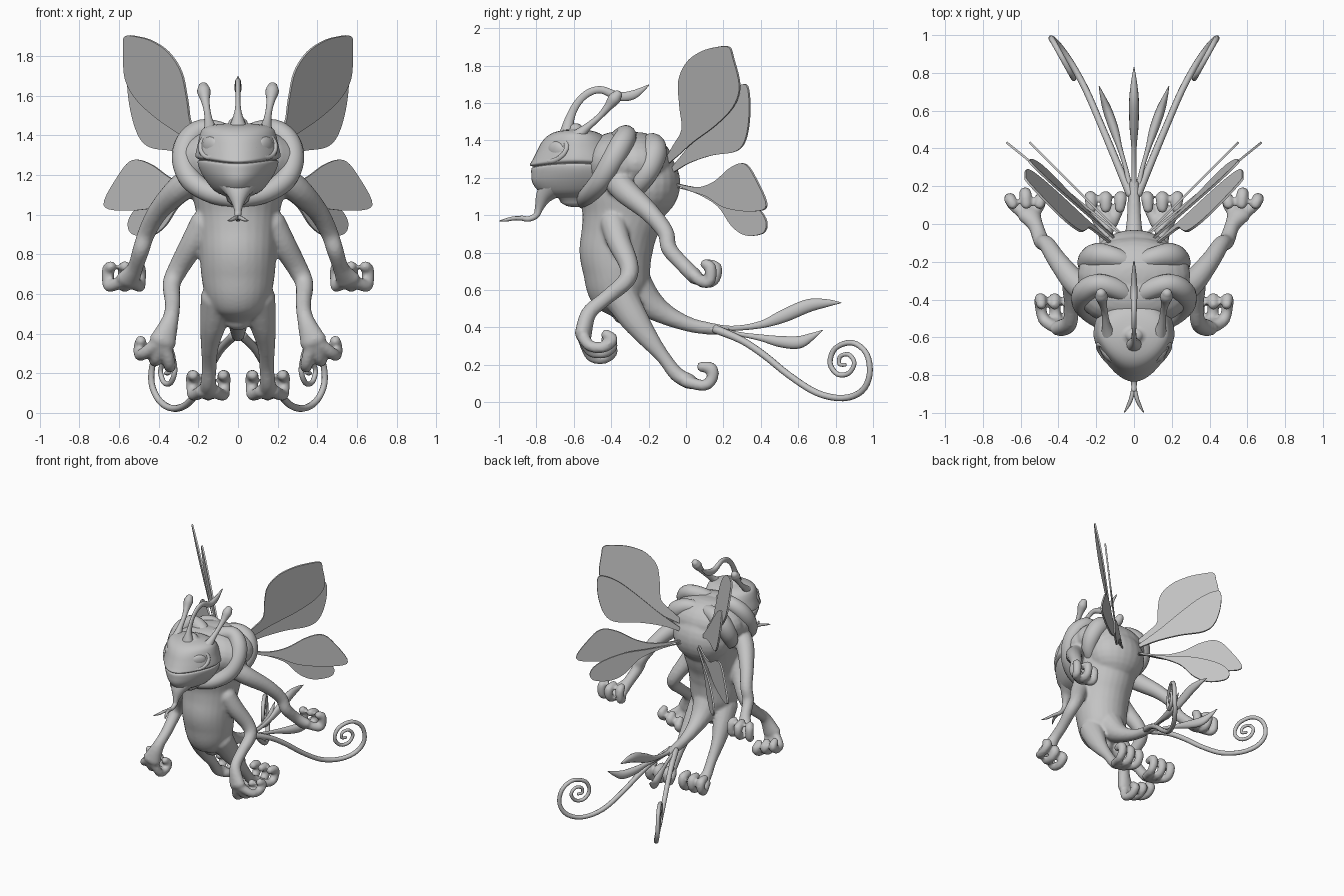
import bpy, bmesh, math
from mathutils import Vector, Matrix

skin = bpy.data.materials.new("grey_skin")
skin.diffuse_color = (0.55, 0.55, 0.55, 1)


def add_object(name, bm):
    bmesh.ops.recalc_face_normals(bm, faces=bm.faces[:])
    me = bpy.data.meshes.new(name)
    bm.to_mesh(me)
    bm.free()
    ob = bpy.data.objects.new(name, me)
    bpy.context.collection.objects.link(ob)
    me.materials.append(skin)
    return ob


def spline(pts, steps, closed=False):
    """Catmull-Rom through points of any dimension."""
    n = len(pts)
    get = (lambda i: pts[i % n]) if closed else (lambda i: pts[min(max(i, 0), n - 1)])
    out = []
    for i in range(n if closed else n - 1):
        a, b, c, d = get(i - 1), get(i), get(i + 1), get(i + 2)
        for k in range(steps):
            t = k / steps
            out.append([0.5 * (2 * q + (r - p) * t + (2 * p - 5 * q + 4 * r - s) * t * t
                               + (3 * q - p - 3 * r + s) * t ** 3)
                        for p, q, r, s in zip(a, b, c, d)])
    if not closed:
        out.append(list(pts[-1]))
    return out


def tube(name, pts, side=1, sides=14, steps=5):
    """Smooth round-ended tube; each point is x, y, z, radius, (second radius)."""
    pts = [(p[0] * side, p[1], p[2], p[3], p[-1]) for p in pts]
    sm = spline(pts, steps)
    pos = [Vector(p[:3]) for p in sm]
    n = len(sm)
    tang = [(pos[min(i + 1, n - 1)] - pos[max(i - 1, 0)]).normalized() for i in range(n)]
    rings = [(pos[i], tang[i], max(sm[i][3], 0.002), max(sm[i][4], 0.002)) for i in range(n)]

    def cap(ring, sign):
        p, t, a, b = ring
        return [(p + t * sign * min(a, b) * 0.8 * math.sin(w), t, a * math.cos(w), b * math.cos(w))
                for w in (0.5, 1.0, 1.4)]
    rings = cap(rings[0], -1)[::-1] + rings + cap(rings[-1], 1)
    bm = bmesh.new()
    u = Vector((1, 0, 0)) if abs(rings[0][1].x) < 0.9 else Vector((0, 0, 1))
    loops = []
    for p, t, a, b in rings:
        u = (u - t * u.dot(t)).normalized()
        v = t.cross(u)
        loops.append([bm.verts.new(p + u * a * math.cos(w) + v * b * math.sin(w))
                      for w in (2 * math.pi * k / sides for k in range(sides))])
    for la, lb in zip(loops, loops[1:]):
        for k in range(sides):
            j = (k + 1) % sides
            bm.faces.new((la[k], la[j], lb[j], lb[k]))
    bm.faces.new(loops[0])
    bm.faces.new(loops[-1])
    for f in bm.faces:
        f.smooth = True
    return add_object(name, bm)


def ball(name, loc, size, rot=(0, 0, 0)):
    bm = bmesh.new()
    bmesh.ops.create_uvsphere(bm, u_segments=24, v_segments=14, radius=1)
    turn = Matrix.Rotation(rot[2], 4, 'Z') @ Matrix.Rotation(rot[1], 4, 'Y') @ Matrix.Rotation(rot[0], 4, 'X')
    bm.transform(Matrix.Translation(loc) @ turn @ Matrix.Diagonal((*size, 1)))
    for f in bm.faces:
        f.smooth = True
    return add_object(name, bm)


def wing(name, outline, depth, side):
    """Thin flat blade drawn in x, z; depth(x, z) sweeps it backwards."""
    bm = bmesh.new()
    bm.faces.new([bm.verts.new((x * side, depth(x, z), z)) for x, z in spline(outline, 5, True)])
    ob = add_object(name, bm)
    mod = ob.modifiers.new("thickness", 'SOLIDIFY')
    mod.thickness, mod.offset = 0.012, 0


body = []
# torso and thorax
body.append(tube("body", [
    (0, -.33, .465, .07, .06), (0, -.34, .52, .13, .125), (0, -.36, .6, .168, .165), (0, -.37, .7, .186, .18),
    (0, -.375, .8, .193, .195), (0, -.36, .9, .2, .2), (0, -.34, 1., .21, .22),
    (0, -.33, 1.1, .23, .24), (0, -.32, 1.22, .25, .24)], sides=28))
body.append(ball("thorax", (0, -.27, 1.28), (.3, .2, .165)))
body.append(ball("thorax_front", (0, -.36, 1.27), (.31, .19, .175), (-.35, 0, 0)))
body.append(ball("thorax_rear", (0, -.21, 1.17), (.23, .18, .2)))
# tail root
body.append(tube("tail_root", [
    (0, -.32, .66, .13), (0, -.21, .54, .085), (0, -.1, .465, .055), (0, .02, .415, .04),
    (0, .12, .395, .034), (0, .22, .385, .025)]))

for s in (1, -1):
    # hind leg and toes
    body.append(tube("hind_leg", [
        (.095, -.36, .58, .095), (.125, -.28, .45, .068, .078), (.142, -.2, .34, .046, .055),
        (.145, -.12, .24, .038), (.15, -.05, .15, .04), (.15, .02, .11, .055, .042)], s))
    # lower arm pair
    body.append(tube("lower_arm", [
        (.17, -.39, .96, .07), (.225, -.36, .86, .064), (.3, -.305, .73, .052), (.335, -.32, .65, .046),
        (.33, -.43, .555, .04), (.34, -.52, .475, .042), (.38, -.55, .36, .07, .045)], s))
    # upper arm pair
    body.append(tube("upper_arm", [
        (.2, -.38, 1.2, .075), (.3, -.32, 1.125, .068), (.4, -.2, 1.02, .053), (.46, -.11, .91, .045),
        (.49, -.09, .82, .043), (.52, -.01, .73, .041), (.555, .05, .67, .065, .042)], s))
    for k in (-1, 0, 1):
        body.append(tube("toe", [
            (.15 + .03 * k, .0, .11, .034), (.15 + .075 * k, .1, .09, .03),
            (.15 + .08 * k, .14, .13, .032), (.15 + .08 * k, .135, .18, .034),
            (.15 + .075 * k, .08, .19, .028)], s, 10))
        body.append(tube("lower_finger", [
            (.39 + .02 * k, -.55, .35, .034), (.41 + .065 * k, -.51, .275 + .025 * k, .031),
            (.42 + .075 * k, -.44, .265 + .03 * k, .031), (.42 + .075 * k, -.395, .305 + .03 * k, .033),
            (.42 + .07 * k, -.43, .34 + .025 * k, .028)], s, 10))
        body.append(tube("upper_finger", [
            (.555 + .02 * k, .05, .67, .034), (.57 + .07 * k, .1, .64, .031),
            (.575 + .08 * k, .15 - .02 * abs(k), .655, .031),
            (.575 + .08 * k, .16 - .03 * abs(k), .72, .033),
            (.57 + .07 * k, .1, .74, .028)], s, 10))

# blend torso, limbs and tail root into one skin
with bpy.context.temp_override(active_object=body[0], object=body[0], selected_objects=body,
                               selected_editable_objects=body):
    bpy.ops.object.join()
mod = body[0].modifiers.new("blend", 'REMESH')
mod.mode, mod.voxel_size, mod.use_smooth_shade = 'VOXEL', 0.011, True
mod = body[0].modifiers.new("soften", 'SMOOTH')
mod.factor, mod.iterations = 0.5, 4

# head with lip crease, raised corners and narrowed snout
head = tube("head", [
    (0, -.59, 1.09, .06, .09), (0, -.59, 1.115, .12, .18), (0, -.59, 1.17, .17, .23), (0, -.59, 1.22, .198, .237),
    (0, -.59, 1.25, .203, .236), (0, -.59, 1.258, .194, .224), (0, -.59, 1.268, .213, .245),
    (0, -.59, 1.29, .213, .234), (0, -.59, 1.34, .202, .208), (0, -.59, 1.385, .192, .185),
    (0, -.59, 1.42, .175, .155), (0, -.59, 1.445, .13, .11), (0, -.59, 1.46, .05, .04)], sides=40, steps=3)
for v in head.data.vertices:
    v.co.z += 0.5 * v.co.x ** 2
    v.co.x *= 1 - 0.25 * min(max((-.6 - v.co.y) / .22, 0), 1)

# chin tendril with forked tip
tube("chin_tendril", [
    (0, -.72, 1.15, .1, .07), (0, -.76, 1.1, .055, .045), (0, -.785, 1.04, .024), (0, -.8, 1., .017),
    (0, -.84, .98, .015), (0, -.88, .985, .014)])
# central crest feeler
tube("crest_feeler", [
    (0, -.64, 1.43, .05, .04), (0, -.62, 1.52, .018, .025), (0, -.58, 1.6, .012, .02), (0, -.52, 1.655, .013, .02),
    (0, -.45, 1.67, .015, .02), (0, -.36, 1.635, .018, .024), (0, -.28, 1.645, .014, .024),
    (0, -.2, 1.695, .004, .004)])
# central tail leaf
tube("tail_leaf", [
    (0, .08, .4, .025), (0, .25, .395, .014), (0, .4, .415, .014, .02), (0, .52, .46, .024, .035),
    (0, .65, .515, .026, .036), (0, .75, .53, .016, .022), (0, .83, .532, .002)])

BIG = [(.08, 1.25), (.17, 1.37), (.235, 1.46), (.255, 1.58), (.285, 1.72), (.35, 1.82), (.43, 1.875), (.5, 1.897),
       (.568, 1.9), (.575, 1.84), (.568, 1.69), (.51, 1.58), (.4, 1.48), (.27, 1.39), (.17, 1.31)]
BIG_REAR = [(.08, 1.22), (.22, 1.38), (.35, 1.54), (.45, 1.65), (.53, 1.7), (.555, 1.67), (.54, 1.53),
            (.5, 1.4), (.44, 1.34), (.32, 1.32), (.2, 1.28)]
SMALL = [(.07, 1.17), (.22, 1.15), (.33, 1.18), (.44, 1.255), (.53, 1.275), (.6, 1.2), (.675, 1.05),
         (.57, 1.02), (.4, 1.04), (.28, 1.1), (.17, 1.13)]
SMALL_REAR = [(.06, 1.15), (.25, 1.12), (.38, 1.1), (.5, 1.04), (.55, .97), (.54, .91), (.48, .89),
              (.42, .9), (.36, .95), (.29, 1.05), (.17, 1.12)]

for s, tag in ((1, "right"), (-1, "left")):
    # eyes with lid rims
    ball("eye_" + tag, (s * .133, -.69, 1.345), (.06, .028, .05), (0.15, 0, s * .85))
    c = Vector((.136, -.697, 1.345))
    across = Vector((.66, .75, .12)).normalized()
    up = Vector((-.2, .3, .93)).normalized()
    tube("eyelid_" + tag, [(*(c + across * .078 * math.cos(a) + up * .06 * math.sin(a)), .014)
                           for a in (k * math.pi / 6 for k in range(13))], s, 8, 3)
    # clubbed feelers
    tube("feeler_" + tag, [
        (.13, -.6, 1.4, .05), (.145, -.54, 1.46, .024), (.155, -.47, 1.52, .017), (.165, -.42, 1.575, .022),
        (.172, -.385, 1.62, .034), (.175, -.365, 1.645, .026)], s)
    # heart-shaped collar folds
    tube("collar_front_" + tag, [
        (0, -.4, 1.36, .05), (.08, -.35, 1.41, .055), (.18, -.32, 1.425, .056), (.25, -.35, 1.37, .062),
        (.274, -.4, 1.28, .06), (.24, -.46, 1.18, .056), (.14, -.52, 1.11, .05), (0, -.54, 1.08, .05)], s)
    tube("collar_rear_" + tag, [
        (0, -.22, 1.36, .05), (.1, -.18, 1.385, .055), (.19, -.17, 1.34, .07), (.235, -.2, 1.25, .065),
        (.22, -.25, 1.17, .055), (.15, -.3, 1.12, .05)], s)
    # wings
    wing("upper_wing_" + tag, BIG, lambda x, z: .01 + 1.12 * (x - .35) - .28 * (z - 1.81), s)
    wing("upper_rear_wing_" + tag, BIG_REAR, lambda x, z: .34 + 1.05 * (x - .55) - .15 * (z - 1.6), s)
    wing("lower_wing_" + tag, SMALL, lambda x, z: -.05 + .81 * (x - .08), s)
    wing("lower_rear_wing_" + tag, SMALL_REAR, lambda x, z: -.05 + 1.0 * (x - .07), s)
    # chin tendril prongs
    tube("tendril_prong_" + tag, [(0, -.86, .983, .012), (.014, -.92, .983, .011), (.03, -.96, .975, .009),
                                  (.05, -.995, .97, .003)], s, 8)
    # side tail leaves
    tube("side_tail_leaf_" + tag, [
        (.01, .12, .395, .02), (.04, .28, .365, .012), (.075, .4, .345, .014, .018), (.105, .5, .325, .024, .03),
        (.14, .6, .32, .024, .034), (.165, .67, .35, .014, .02), (.185, .73, .385, .002)], s)
    # curled tail streamers
    streamer = [(.02, .16, .39, .024), (.08, .3, .33, .02), (.13, .42, .25, .019), (.185, .55, .145, .018),
                (.25, .7, .05, .018), (.325, .84, .022, .017), (.395, .94, .06, .017)]
    coil = [(.982, .15), (.965, .26), (.89, .318), (.8, .29), (.77, .21), (.81, .15),
            (.87, .155), (.9, .21), (.87, .255), (.825, .245), (.82, .205), (.85, .2)]
    streamer += [(.435 - (.98 - y) * .55, y, z, .016 - .0005 * i) for i, (y, z) in enumerate(coil)]
    tube("tail_streamer_" + tag, streamer, s, 10, 4)
